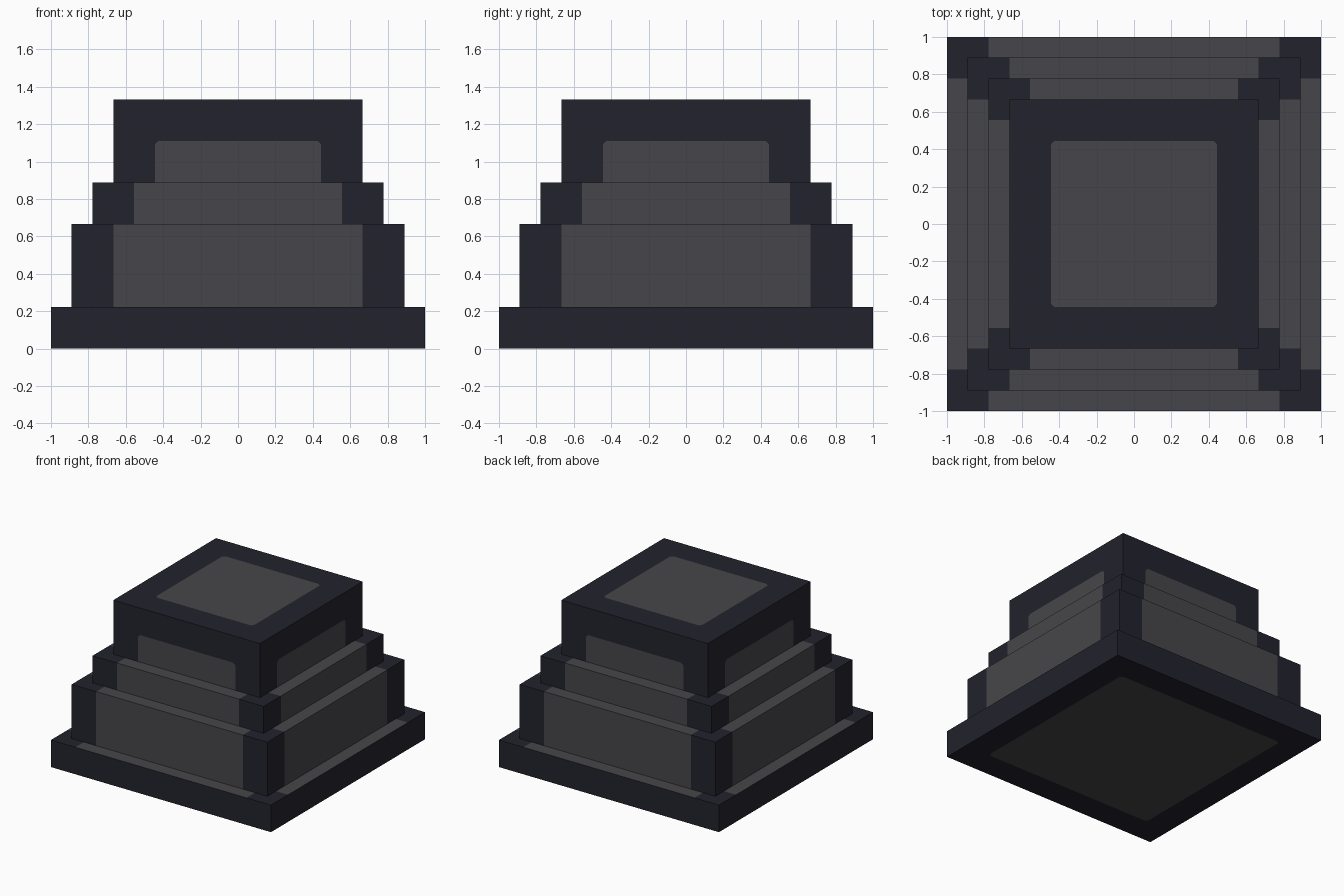
import bpy, bmesh
from mathutils import Vector

if "Cube" in bpy.data.objects:
    bpy.data.objects.remove(bpy.data.objects["Cube"])

U = 1 / 9          # design unit
BORDER = 2 * U     # width of the dark trim
EPS = 1e-3


def make_mat(name, rgb):
    m = bpy.data.materials.new(name)
    m.diffuse_color = (*rgb, 1)
    m.use_nodes = True
    m.node_tree.nodes["Principled BSDF"].inputs["Base Color"].default_value = m.diffuse_color
    return m


DARK = make_mat("dark navy trim", (0.0160, 0.0160, 0.0262))
GREY = make_mat("grey panel", (0.0620, 0.0600, 0.0670))


def tier(name, half, z0, z1, is_grey, is_corner, z_cut=None):
    """Square block cut along the trim lines, with panels coloured by rule."""
    b = half - BORDER
    bm = bmesh.new()
    bmesh.ops.create_cube(bm, size=1)
    for v in bm.verts:
        v.co = Vector((v.co.x * 2 * half, v.co.y * 2 * half,
                       z0 + (v.co.z + 0.5) * (z1 - z0)))
    cuts = [((s * b, 0, 0), (1, 0, 0)) for s in (-1, 1)]
    cuts += [((0, s * b, 0), (0, 1, 0)) for s in (-1, 1)]
    if z_cut is not None:
        cuts.append(((0, 0, z_cut), (0, 0, 1)))
    for co, no in cuts:
        bmesh.ops.bisect_plane(bm, geom=bm.verts[:] + bm.edges[:] + bm.faces[:],
                               plane_co=co, plane_no=no, dist=1e-5)
    # clip the panel corners
    corners = [v for v in bm.verts
               if is_corner(*sorted((abs(v.co.x), abs(v.co.y))), v.co.z, b)]
    if corners:
        bmesh.ops.bevel(bm, geom=corners, offset=0.02, segments=1,
                        affect='VERTICES', offset_type='OFFSET')
    bm.normal_update()
    for f in bm.faces:
        c = f.calc_center_median()
        lo, hi = sorted((abs(c.x), abs(c.y)))
        f.material_index = int(is_grey(lo, hi, c.z, f.normal.z, b - EPS))
    mesh = bpy.data.meshes.new(name)
    bm.to_mesh(mesh)
    bm.free()
    mesh.materials.append(DARK)
    mesh.materials.append(GREY)
    bpy.context.collection.objects.link(bpy.data.objects.new(name, mesh))


def near(a, b):
    return abs(a - b) < EPS


# Base slab: dark sides, grey strips on top, rounded grey panel underneath
tier("base_slab", 9 * U, 0, 2 * U,
     lambda lo, hi, z, nz, b: (nz > 0.5 and lo < b) or (nz < -0.5 and hi < b),
     lambda lo, hi, z, b: near(lo, b) and near(hi, b) and near(z, 0))

# Two middle steps: dark corner posts, grey between them
for name, half, z0, z1 in (("lower_step", 8 * U, 2 * U, 6 * U),
                           ("upper_step", 7 * U, 6 * U, 8 * U)):
    tier(name, half, z0, z1,
         lambda lo, hi, z, nz, b: lo < b,
         lambda lo, hi, z, b: False)

# Top block: dark frame around a grey panel on the top and on each side
TOP, RIM = 12 * U, 10 * U
tier("top_block", 6 * U, 8 * U, TOP,
     lambda lo, hi, z, nz, b: hi < b if abs(nz) > 0.5 else (lo < b and z < RIM - EPS),
     lambda lo, hi, z, b: near(lo, b) and ((near(hi, b) and near(z, TOP))
                                           or (near(hi, 6 * U) and near(z, RIM))),
     z_cut=RIM)
